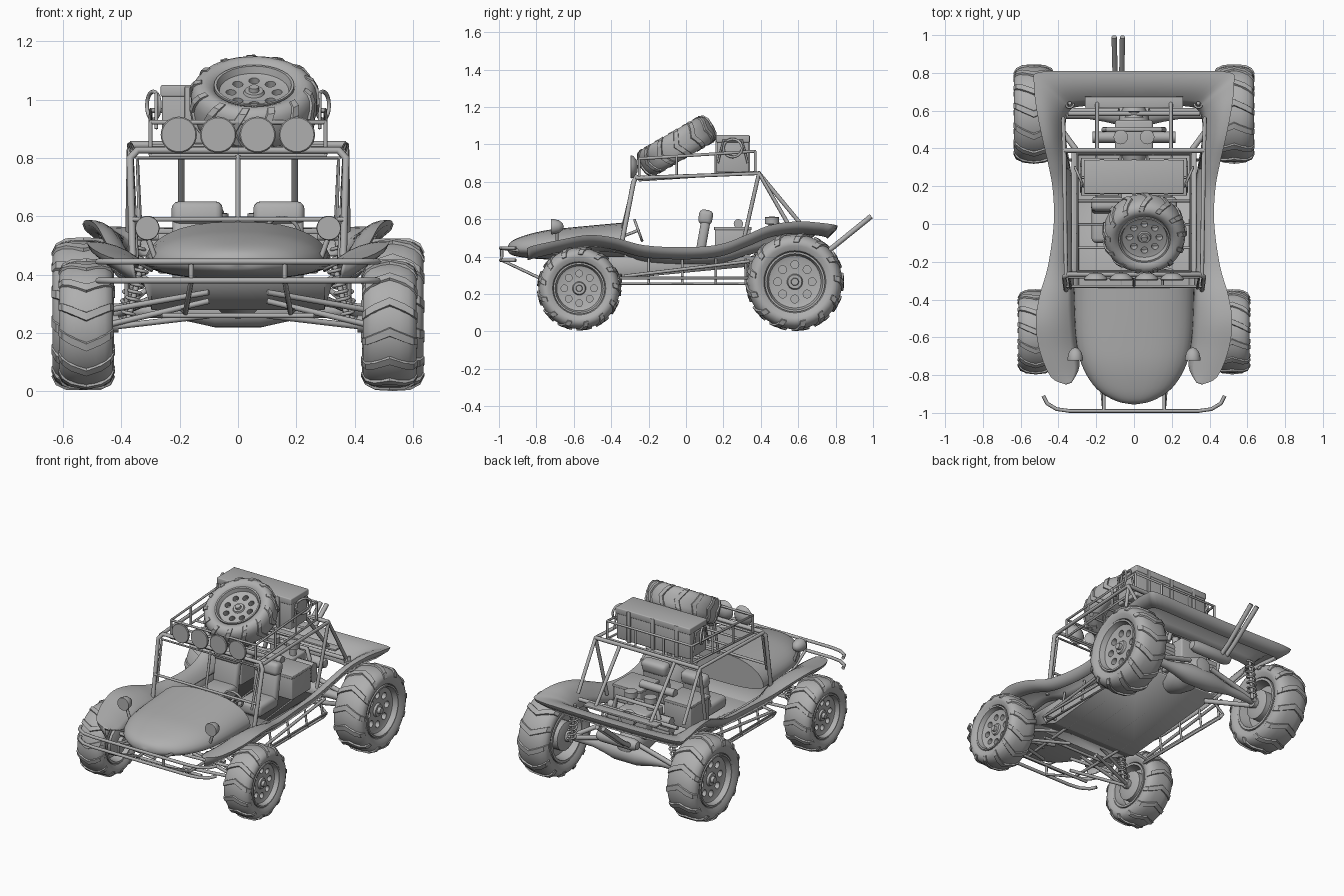
import bpy, bmesh
from math import sin, cos, pi, radians
from mathutils import Vector, Matrix

default_cube = bpy.data.objects.get("Cube")
if default_cube:
    bpy.data.objects.remove(default_cube)

GREY = (.43, .43, .43, 1)
grey = bpy.data.materials.new("plain grey")
grey.use_nodes = True
grey.diffuse_color = GREY
grey.node_tree.nodes["Principled BSDF"].inputs["Base Color"].default_value = GREY


def place(name, mesh, angle=35):
    """Link a mesh as a named object with smooth faces and sharp creases."""
    mesh.materials.clear()
    mesh.materials.append(grey)
    for poly in mesh.polygons:
        poly.use_smooth = True
        poly.material_index = 0
    mesh.set_sharp_from_angle(angle=radians(angle))
    ob = bpy.data.objects.new(name, mesh)
    bpy.context.collection.objects.link(ob)
    return ob


def finish(name, bm, angle=35):
    bmesh.ops.remove_doubles(bm, verts=bm.verts, dist=1e-5)
    bmesh.ops.recalc_face_normals(bm, faces=bm.faces)
    mesh = bpy.data.meshes.new(name)
    bm.to_mesh(mesh)
    bm.free()
    return place(name, mesh, angle)


def baked(ob):
    """Evaluated copy of an object's geometry; the source is removed."""
    graph = bpy.context.evaluated_depsgraph_get()
    mesh = bpy.data.meshes.new_from_object(ob.evaluated_get(graph))
    bpy.data.objects.remove(ob)
    return mesh


def loft(bm, rings, wrap=False, caps=False):
    rows = [[bm.verts.new(p) for p in ring] for ring in rings]
    count = len(rows[0])
    for a, b in zip(rows, rows[1:]):
        for i in range(count if wrap else count - 1):
            j = (i + 1) % count
            bm.faces.new((a[i], a[j], b[j], b[i]))
    if caps:
        bm.faces.new(rows[0])
        bm.faces.new(rows[-1])


def lathe(name, profile, matrix, sides=32):
    """Turn (height, radius) points about the local z axis."""
    bm = bmesh.new()
    turns = [2 * pi * i / sides for i in range(sides)]
    loft(bm, [[matrix @ Vector((r * cos(t), r * sin(t), h)) for t in turns]
              for h, r in profile], wrap=True)
    return finish(name, bm)


def box(name, centre, size, bevel=.006, tilt=0):
    bm = bmesh.new()
    bmesh.ops.create_cube(bm, size=1)
    bmesh.ops.scale(bm, vec=size, verts=bm.verts)
    bmesh.ops.bevel(bm, geom=bm.edges[:], offset=bevel, segments=3, profile=.5, affect='EDGES')
    bm.transform(Matrix.Translation(centre) @ Matrix.Rotation(radians(tilt), 4, 'X'))
    return finish(name, bm)


def tube(name, paths, radius, mirror=False, closed=False):
    curve = bpy.data.curves.new(name, 'CURVE')
    curve.dimensions = '3D'
    curve.bevel_depth = radius
    curve.bevel_resolution = 2
    curve.use_fill_caps = True
    if mirror:
        paths = paths + [[(-x, y, z) for x, y, z in path] for path in paths]
    for path in paths:
        spline = curve.splines.new('POLY')
        spline.points.add(len(path) - 1)
        spline.use_cyclic_u = closed
        for point, co in zip(spline.points, path):
            point.co = (*co, 1)
    ob = bpy.data.objects.new(name, curve)
    bpy.context.collection.objects.link(ob)
    return place(name, baked(ob), 50)


def smooth_path(points, steps=5):
    """Catmull-Rom interpolation of tuples of any length."""
    pts = [points[0]] + points + [points[-1]]
    out = []
    for p, a, b, q in zip(pts, pts[1:], pts[2:], pts[3:]):
        for k in range(steps):
            t = k / steps
            out.append(tuple(v + t / 2 * (w - u + t * (2*u - 5*v + 4*w - x + t * (3 * (v - w) + x - u)))
                             for u, v, w, x in zip(p, a, b, q)))
    return out + [points[-1]]


def coil(start, end, radius, turns=7):
    a, b = Vector(start), Vector(end)
    total = turns * 10
    return [tuple(a.lerp(b, i / total) + radius * Vector((cos(pi*i/5), sin(pi*i/5), 0))) for i in range(total + 1)]


def forward(x, y, z):
    return Matrix.Translation((x, y, z)) @ Matrix.Rotation(pi / 2, 4, 'X')


def sideways(x, y, z, side=1):
    return Matrix.Translation((x, y, z)) @ Matrix.Rotation(side * pi / 2, 4, 'Y')


# Wheel: rounded turned tyre, low chevron lugs, closed rim with a ring of drilled pockets
def wheel(name, R, half, matrix, lugs=13):
    outline = [(.62, .58), (.86, .63), (.99, .73), (1, .8), (.91, .87), (.7, .93), (.35, .96)]
    outline += [(-h, r) for h, r in reversed(outline)]
    lathe(name + "_tyre", [(h * half, r * R) for h, r in outline], matrix, 40)
    bm = bmesh.new()
    bar = [(0, .93, 0, 1, 0), (.55, .91, .57, .985, .1), (.83, .85, .9, .92, .17), (.95, .78, 1.04, .81, .21)]
    for k in range(lugs):
        for side in (1, -1):
            rings = []
            for h0, r0, h1, r1, lead in bar:
                a = 2 * pi * k / lugs + lead
                corners = ((h0, r0, -.085), (h1, r1, -.06), (h1, r1, .06), (h0, r0, .085))
                rings.append([matrix @ Vector((r * R * cos(a + w), r * R * sin(a + w), side * h * half))
                              for h, r, w in corners])
            loft(bm, rings, wrap=True, caps=True)
    finish(name + "_lugs", bm, 25)
    dish = [(.8, 0), (.8, .07), (.62, .08), (.62, .14), (.5, .16), (.5, .24), (.55, .47), (.6, .53),
            (.9, .57), (.9, .61), (-.9, .61), (-.9, .55), (-.3, .5), (-.3, 0)]
    rim = lathe(name + "_rim_blank", [(h * half, r * R) for h, r in dish], matrix)
    bm = bmesh.new()
    for k in range(8):
        spot = Matrix.Rotation(k * pi / 4, 4, 'Z') @ Matrix.Translation((.35 * R, 0, half * .6))
        bmesh.ops.create_cone(bm, cap_ends=True, segments=14, radius1=.08 * R, radius2=.08 * R,
                              depth=half, matrix=matrix @ spot)
    cutter = finish(name + "_cutter", bm)
    cutter.hide_render = True
    cut = rim.modifiers.new("holes", 'BOOLEAN')
    cut.object = cutter
    cut.solver = 'EXACT'
    place(name + "_rim", baked(rim))
    bpy.data.objects.remove(cutter)


for side, label in ((1, "left"), (-1, "right")):
    wheel("front_wheel_" + label, .226, .092, sideways(side * .52, -.571, .23, side))
    wheel("rear_wheel_" + label, .264, .105, sideways(side * .53, .582, .265, side))
wheel("spare_wheel", .225, .078, Matrix.Translation((.055, -.05, .99)) @ Matrix.Rotation(radians(30), 4, 'X'))

# Flared body shell: inner and outer edge from the front tip round to the rear centre
edges = smooth_path([
    (.33, -.84, .44, .36, -.85, .445), (.29, -.76, .42, .44, -.81, .46), (.3, -.65, .42, .5, -.67, .49),
    (.31, -.52, .43, .52, -.52, .515), (.32, -.38, .43, .5, -.38, .5), (.32, -.22, .38, .455, -.22, .46),
    (.32, 0, .365, .425, 0, .45), (.32, .18, .37, .43, .18, .465), (.34, .32, .41, .455, .32, .515),
    (.36, .45, .44, .485, .45, .568), (.36, .55, .46, .515, .6, .588), (.34, .6, .47, .53, .74, .578),
    (.3, .62, .47, .505, .803, .568), (.15, .63, .47, .26, .81, .562), (0, .63, .47, 0, .81, .56)])
half_shell = []
for xi, yi, zi, xo, yo, zo in edges:
    inner, outer = Vector((xi, yi, zi)), Vector((xo, yo, zo))
    ring = [Vector((*inner.lerp(outer, t).xy, zo + (zi - zo) * (1 - t) ** 2.4)) for t in (k / 6 for k in range(7))]
    # Rolled lip turning under the outer edge
    ring += [Vector((*outer.lerp(inner, t).xy, zo - drop)) for t, drop in ((.04, .02), (.3, .065))]
    half_shell.append(ring)
other_half = [[Vector((-x, y, z)) for x, y, z in ring] for ring in reversed(half_shell[:-1])]
bm = bmesh.new()
loft(bm, half_shell + other_half)
shell = finish("body_shell", bm, 60)
shell.modifiers.new("thickness", 'SOLIDIFY').thickness = .01

# Domed hood: y, half width, middle height, rise, drop
bm = bmesh.new()
rings = []
for y, w, mid, rise, drop in smooth_path([
        (-.955, .01, .44, .006, .006), (-.935, .1, .44, .04, .03), (-.87, .2, .44, .07, .045),
        (-.75, .275, .44, .1, .055), (-.6, .308, .44, .117, .055), (-.33, .32, .44, .142, .05)]):
    rings.append([(w * cos(a) * max(abs(cos(a)), .01) ** -.2, y, mid + sin(a) * (rise if sin(a) > 0 else drop))
                  for a in (pi * k / 16 for k in range(32))])
loft(bm, rings, wrap=True, caps=True)
finish("hood", bm, 50)

# Tub with rising floor
bm = bmesh.new()
loft(bm, [[(-.32, y, .4), (-.29, y, z), (.29, y, z), (.32, y, .4)]
          for y, z in ((-.6, .38), (-.36, .29), (.38, .36))])
finish("floor_tub", bm, 12).modifiers.new("thickness", 'SOLIDIFY').thickness = .012
tube("floor_ribs", [[(x, -.36, .285), (x, .36, .355)] for x in (-.2, -.07, .07, .2)], .006)

# Seats, cargo boxes, steering
for side, label in ((1, "left"), (-1, "right")):
    box("seat_back_" + label, (side * .14, .09, .5), (.17, .05, .2), .02, -10)
    box("head_rest_" + label, (side * .14, .105, .61), (.175, .075, .08), .025, -10)
    box("seat_cushion_" + label, (side * .14, 0, .41), (.17, .2, .08), .025)
    box("cargo_box_" + label, (side * .18, .25, .475), (.19, .19, .14))
    box("cargo_lid_" + label, (side * .18, .25, .55), (.2, .2, .018), .004)
lathe("cargo_roll", [(-.12, 0), (-.12, .025), (.12, .025), (.12, 0)], sideways(0, .28, .575), 20)
ring = [(.15 + .06 * cos(a), -.255 - .02 * sin(a), .54 + .055 * sin(a)) for a in (pi * k / 12 for k in range(24))]
tube("steering_wheel", [ring], .007, closed=True)
tube("steering_column", [[(.15, -.255, .54), (.15, -.36, .5)], [ring[0], ring[12]]], .008)

# Roll cage and windshield frame
tube("windshield_frame", [[(-.36, -.35, .44), (-.37, -.28, .8), (-.345, -.265, .827), (.345, -.265, .827),
                           (.37, -.28, .8), (.36, -.35, .44)]], .013)
tube("windshield_inner_frame", [[(-.335, -.34, .55), (-.345, -.28, .8), (.345, -.28, .8), (.335, -.34, .55)],
                                [(-.36, -.33, .59), (.36, -.33, .59)], [(0, -.33, .57), (0, -.28, .81)]], .008)
tube("cage_sides", [[(.36, -.27, .82), (.37, .39, .845), (.375, .56, .55)], [(.37, .39, .845), (.35, .3, .45)],
                    [(.195, .39, .845), (.195, .65, .53)]], .011, mirror=True)
tube("cage_crossbars", [[(-.37, .39, .845), (.37, .39, .845)], [(-.35, .585, .53), (.35, .585, .53)]], .013)
box("rear_shelf", (0, .645, .545), (.52, .058, .012), .003)


# Roof rack
def rack(x, y, h):
    return (x, y, .826 + .065 * y + h)


corners = ((-.3, -.25), (.3, -.25), (.3, .37), (-.3, .37))
tube("rack_rails", [[rack(x, y, h) for x, y in corners] for h in (0, .113)], .008, closed=True)
tube("rack_posts", [[rack(x, y, 0), rack(x, y, .113)] for x in (-.3, .3) for y in (-.25, -.05, .16, .37)]
     + [[rack(x, .37, 0), rack(x, .37, .113)] for x in (-.1, .1)], .007)
tube("rack_slats", [[rack(-.3, -.25 + k * .124, 0), rack(.3, -.25 + k * .124, 0)] for k in range(6)], .007)
for k in range(4):
    lathe(f"roof_lamp_{k}", [(-.025, 0), (-.022, .03), (0, .058), (.012, .062), (.016, .058), (.016, 0)],
          forward(-.203 + k * .135, -.282, .88))
box("rack_case", (0, .25, .94), (.52, .17, .18))
box("case_lid", (0, .25, 1.03), (.53, .18, .04))
for x in (-.17, 0, .17):
    box("case_strap", (x, .25, .945), (.025, .186, .2), .003)
tube("case_handles", [[(.29 + .022 * cos(a), .25 + .05 * cos(a), .98 + .048 * sin(a))
                       for a in (pi * k / 10 for k in range(20))]], .007, mirror=True, closed=True)
tube("case_ropes", [[(.28, .17, .9), (.28, .2, 1.02), (.28, .3, 1.02), (.28, .33, .9)]], .006, mirror=True)

# Headlights on stalks
for side, label in ((1, "left"), (-1, "right")):
    lathe("headlight_" + label, [(-.042, 0), (-.036, .018), (-.015, .034), (.02, .042), (.028, .04), (.028, 0)],
          forward(side * .311, -.695, .56))
tube("headlight_stalks", [[(.31, -.69, .53), (.285, -.69, .46)]], .009, mirror=True)

# Front bumper and braces
bow = [(.48, -.91), (.46, -.95), (.41, -.98), (.34, -.99)]
bow += [(-x, y) for x, y in reversed(bow)]
tube("front_bumper", [[(x, y, z) for x, y in bow] for z in (.445, .38)], .01)
tube("bumper_braces", [[(.16, -.985, .445), (.16, -.985, .38), (.18, -.75, .27), (.2, -.36, .29)],
                       [(.16, -.985, .445), (.16, -.88, .43)]], .009, mirror=True)
tube("front_crossbars", [[(-.26, -.74, .26), (.26, -.74, .26)], [(-.26, -.5, .26), (.26, -.5, .26)]], .009)

# Side steps
tube("side_steps", [[(.3, -.35, .3), (.39, -.35, .285), (.39, .34, .285), (.3, .34, .36)],
                    [(.39, -.35, .285), (.37, -.35, .255), (.37, .34, .255), (.39, .34, .285)],
                    [(.38, -.33, .295), (.38, .34, .375)]], .009, mirror=True)
tube("step_struts", [[(.38, y, .255), (.36, y, .39)] for y in (-.2, -.02, .16, .32)], .007, mirror=True)

# Suspension and drive line
tube("front_arms", [[(.1, y, z), (.44, -.571, z - drop)] for y in (-.7, -.46) for z, drop in ((.26, .04), (.34, .06))]
     + [[(.1, -.6, .31), (.44, -.6, .23)]], .01, mirror=True)
tube("rear_arms", [[(.26, .33, .33), (.43, .56, .26)], [(.08, .6, .36), (.42, .6, .27)]], .015, mirror=True)
tube("axles", [[(.41, y, z), (.54, y, z)] for y, z in ((-.571, .232), (.582, .265))], .03, mirror=True)
housing = [(-.45, 0), (-.45, .024), (-.24, .026), (-.16, .04), (-.08, .058)]
lathe("rear_axle_housing", housing + [(-h, r) for h, r in reversed(housing)], sideways(0, .582, .278))
for side in (1, -1):
    for y, z in ((-.571, .23), (.582, .265)):
        lathe("brake_drum", [(-.02, 0), (-.02, .06), (-.01, .09), (.04, .09), (.04, 0)],
              sideways(side * .455, y, z, side), 24)
tube("coil_springs", [coil((.38, -.55, .25), (.33, -.52, .42), .022), coil((.38, .62, .28), (.34, .64, .5), .024)],
     .006, mirror=True)
tube("dampers", [[(.38, -.55, .23), (.33, -.52, .44)], [(.38, .62, .26), (.34, .64, .52)]], .01, mirror=True)
lathe("gearbox", [(-.12, 0), (-.11, .05), (-.06, .075), (.06, .09), (.14, .075), (.2, .05), (.21, 0)],
      forward(0, .52, .34))

# Engine with intakes and pulley
box("engine_block", (0, .46, .45), (.2, .18, .16), .012)
tube("cylinder_heads", [[(.09, .46, .42 + k * .022), (.22, .46, .42 + k * .022)] for k in range(4)], .03, mirror=True)
for x in (-.07, .07):
    lathe("intake", [(0, .02), (.05, .02), (.055, .038), (.09, .038), (.095, 0)],
          Matrix.Translation((x, .46, .52)), 20)
lathe("pulley", [(-.015, 0), (-.015, .05), (0, .04), (.015, .05), (.015, 0)], forward(0, .58, .5), 24)
tube("intake_pipes", [[(-.16, .5, .5), (-.14, .5, .57), (.14, .5, .57), (.16, .5, .5)]], .014)

# Silencer and twin exhaust
lathe("silencer", [(-.15, 0), (-.14, .025), (-.11, .036), (.11, .036), (.14, .025), (.15, 0)], sideways(0, .69, .4))
tube("exhaust_pipes", [[(x, .68, .38), (x, .78, .445), (x * 1.25 + .02, .99, .615)] for x in (-.1, -.065)], .014)
